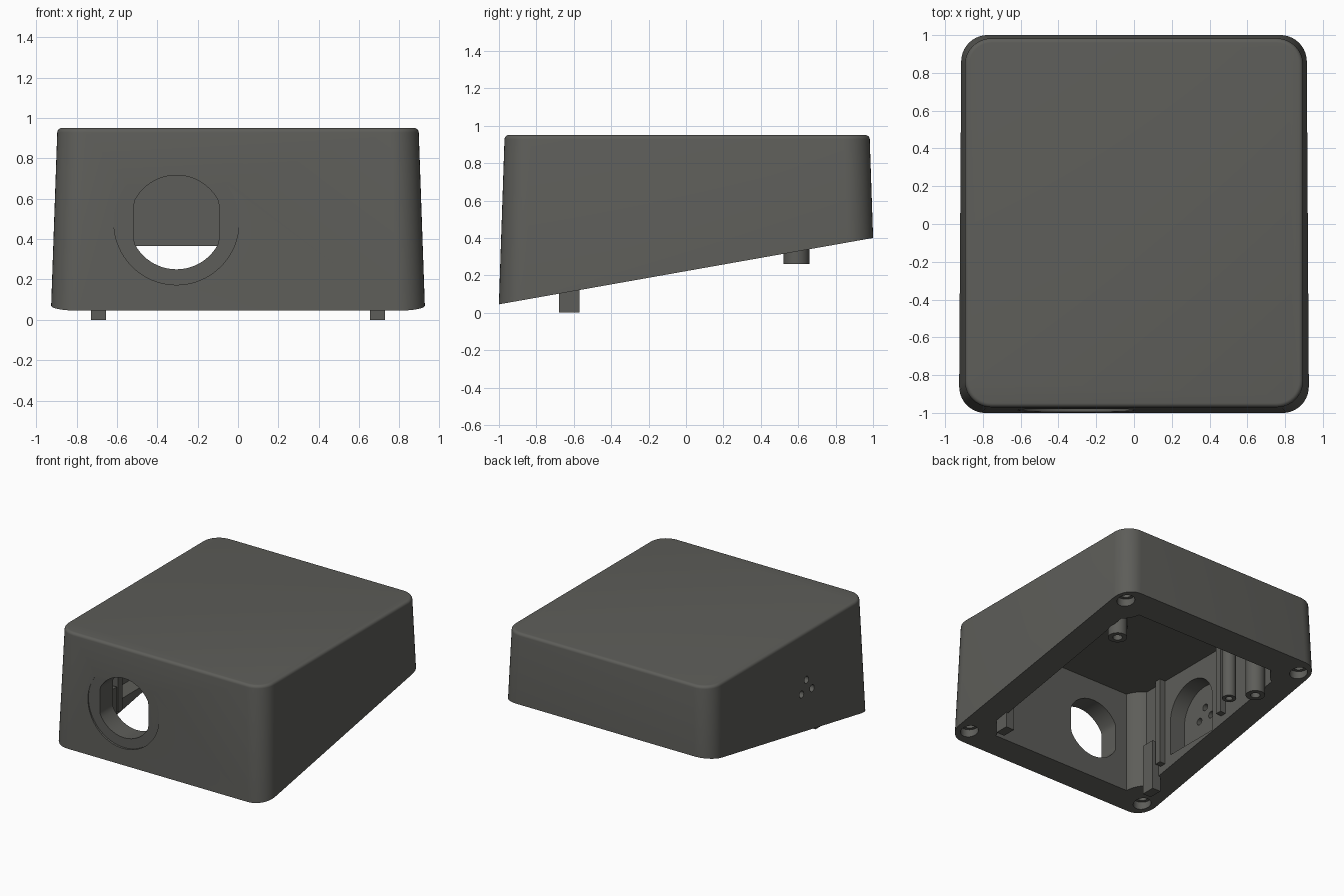
import bpy, bmesh, math
from mathutils import Vector

if "Cube" in bpy.data.objects:
    bpy.data.objects.remove(bpy.data.objects["Cube"])

mat = bpy.data.materials.new("dark_grey")
mat.diffuse_color = (0.11, 0.11, 0.1, 1)
mat.use_nodes = True
mat.node_tree.nodes["Principled BSDF"].inputs["Base Color"].default_value = mat.diffuse_color


def loft(name, rings):
    """Closed solid through rings that all have the same number of points."""
    bm = bmesh.new()
    vs = [[bm.verts.new(p) for p in r] for r in rings]
    n = len(rings[0])
    for a, b in zip(vs, vs[1:]):
        for i in range(n):
            j = (i + 1) % n
            bm.faces.new((a[i], a[j], b[j], b[i]))
    bm.faces.new(vs[0])
    bm.faces.new(vs[-1])
    bmesh.ops.recalc_face_normals(bm, faces=bm.faces)
    me = bpy.data.meshes.new(name)
    bm.to_mesh(me)
    bm.free()
    me.materials.append(mat)
    ob = bpy.data.objects.new(name, me)
    bpy.context.collection.objects.link(ob)
    return ob


def prism(name, pts, axis, a, b):
    """Extrude a 2D outline along an axis from a to b."""
    place = {'x': lambda p, t: (t, p[0], p[1]),
             'y': lambda p, t: (p[0], t, p[1]),
             'z': lambda p, t: (p[0], p[1], t)}[axis]
    return loft(name, [[place(p, t) for p in pts] for t in (a, b)])


def circle(cx, cy, r, n=40):
    return [(cx + r * math.cos(2 * math.pi * i / n),
             cy + r * math.sin(2 * math.pi * i / n)) for i in range(n)]


def rect(x0, x1, y0, y1):
    return [(x0, y0), (x1, y0), (x1, y1), (x0, y1)]


def rounded(x0, x1, y0, y1, r, n=10):
    out = []
    for k, (cx, cy) in enumerate([(x1 - r, y1 - r), (x0 + r, y1 - r),
                                  (x0 + r, y0 + r), (x1 - r, y0 + r)]):
        for i in range(n + 1):
            t = math.pi / 2 * (k + i / n)
            out.append((cx + r * math.cos(t), cy + r * math.sin(t)))
    return out


def boolean(ob, other, op='DIFFERENCE'):
    m = ob.modifiers.new("cut", 'BOOLEAN')
    m.operation, m.object, m.solver = op, other, 'EXACT'
    bpy.context.view_layer.objects.active = ob
    bpy.ops.object.modifier_apply(modifier=m.name)
    bpy.data.objects.remove(other)


def smooth(ob):
    bpy.ops.object.select_all(action='DESELECT')
    ob.select_set(True)
    bpy.context.view_layer.objects.active = ob
    bpy.ops.object.shade_smooth_by_angle(angle=math.radians(30))


def rim_z(y):
    return 0.2225 + 0.1775 * y


# Drafted housing shell with a small fillet around the top
def section(z, inset):
    hx, hy = 0.928 - 0.035 * z - inset, 1.008 - 0.034 * z - inset
    return [(x, y + 0.006, z) for x, y in rounded(-hx, hx, -hy, hy, 0.14 - inset)]


R = 0.022
rings = [section(-0.1, 0)]
for i in range(6):
    t = math.pi / 2 * i / 5
    rings.append(section(0.95 - R + R * math.sin(t), R * (1 - math.cos(t))))
body = loft("housing", rings)

# Sloped underside
bm = bmesh.new()
bm.from_mesh(body.data)
cut = bmesh.ops.bisect_plane(bm, geom=bm.verts[:] + bm.edges[:] + bm.faces[:],
                             plane_co=Vector((0, 0, rim_z(0))),
                             plane_no=Vector((0, -0.1775, 1)), clear_inner=True)
edges = [e for e in cut['geom_cut'] if isinstance(e, bmesh.types.BMEdge)]
bmesh.ops.contextual_create(bm, geom=edges)
bmesh.ops.recalc_face_normals(bm, faces=bm.faces)
bm.to_mesh(body.data)
bm.free()

# Inner cavity, leaving thick corners around the screw holes
cavity = prism("cavity_cutter", rounded(-0.71, 0.71, -0.82, 0.80, 0.05), 'z', -0.3, 0.88)
for sx in (-1, 1):
    for sy in (-1, 1):
        boss = prism("corner_keep", circle(sx * 0.80, sy * 0.87, 0.19), 'z', -0.4, 1.0)
        boolean(cavity, boss)
boolean(body, cavity)

# Arched speaker pocket and its three sound holes in the left wall
arc = [(-0.2 + 0.235 * math.cos(math.pi * i / 24), 0.52 + 0.235 * math.sin(math.pi * i / 24))
       for i in range(25)]
boolean(body, prism("arch_cutter", arc + [(-0.435, 0.24), (0.035, 0.24)], 'x', -0.84, -0.6))
for y, z in ((-0.2, 0.58), (-0.135, 0.49), (-0.265, 0.49)):
    boolean(body, prism("sound_hole_cutter", circle(y, z, 0.027, 20), 'x', -1.1, -0.6))

# Front opening: shallow round recess and a round hole with flat sides
cx, cz = -0.305, 0.483
boolean(body, prism("recess_cutter", circle(cx, cz, 0.31, 64), 'y', -1.2, -0.979))
hole = [(max(cx - 0.21, min(cx + 0.21, x)), z) for x, z in circle(cx, cz, 0.233, 64)]
boolean(body, prism("opening_cutter", hole, 'y', -1.2, -0.6))

# Corner screw holes with counterbores
for sx in (-1, 1):
    for sy in (-1, 1):
        x, y = sx * 0.815, sy * 0.88
        z = rim_z(y)
        boolean(body, prism("counterbore_cutter", circle(x, y, 0.065, 28), 'z', z - 0.2, z + 0.05))
        boolean(body, prism("screw_cutter", circle(x, y, 0.04, 24), 'z', z - 0.2, z + 0.25))
smooth(body)


# Hollow mounting post hanging from the ceiling
def post(name, x, y, r, z0, bore):
    ob = prism(name, circle(x, y, r, 32), 'z', z0, 0.89)
    if bore:
        boolean(ob, prism("bore_cutter", circle(x, y, bore, 24), 'z', z0 - 0.1, z0 + 0.15))
    smooth(ob)


for side, s in (("left", -1), ("right", 1)):
    # Rear posts stand below the rim; smaller posts stay inside
    post(side + "_rear_post", s * 0.65, 0.59, 0.07, 0.26, 0.035)
    post(side + "_side_post", s * 0.645, -0.40 if s > 0 else 0.30, 0.05, 0.36, 0.025)
    # Front locating tabs reaching the ground
    tab = prism(side + "_front_tab", rect(*sorted((s * 0.655, s * 0.727)), -0.68, -0.57),
                'z', 0.0, 0.40)
    smooth(tab)
    # Wall stiffening ribs
    for k, y in enumerate((-0.52, 0.16)):
        prism("%s_wall_rib_%d" % (side, k + 1), rect(*sorted((s * 0.66, s * 0.73)), y - 0.025, y + 0.025),
              'z', rim_z(y) + 0.06, 0.89)

# Short ceiling bosses
post("ceiling_boss_large", 0.52, 0.36, 0.08, 0.62, 0)
post("ceiling_boss_small", 0.55, 0.50, 0.055, 0.42, 0.025)
